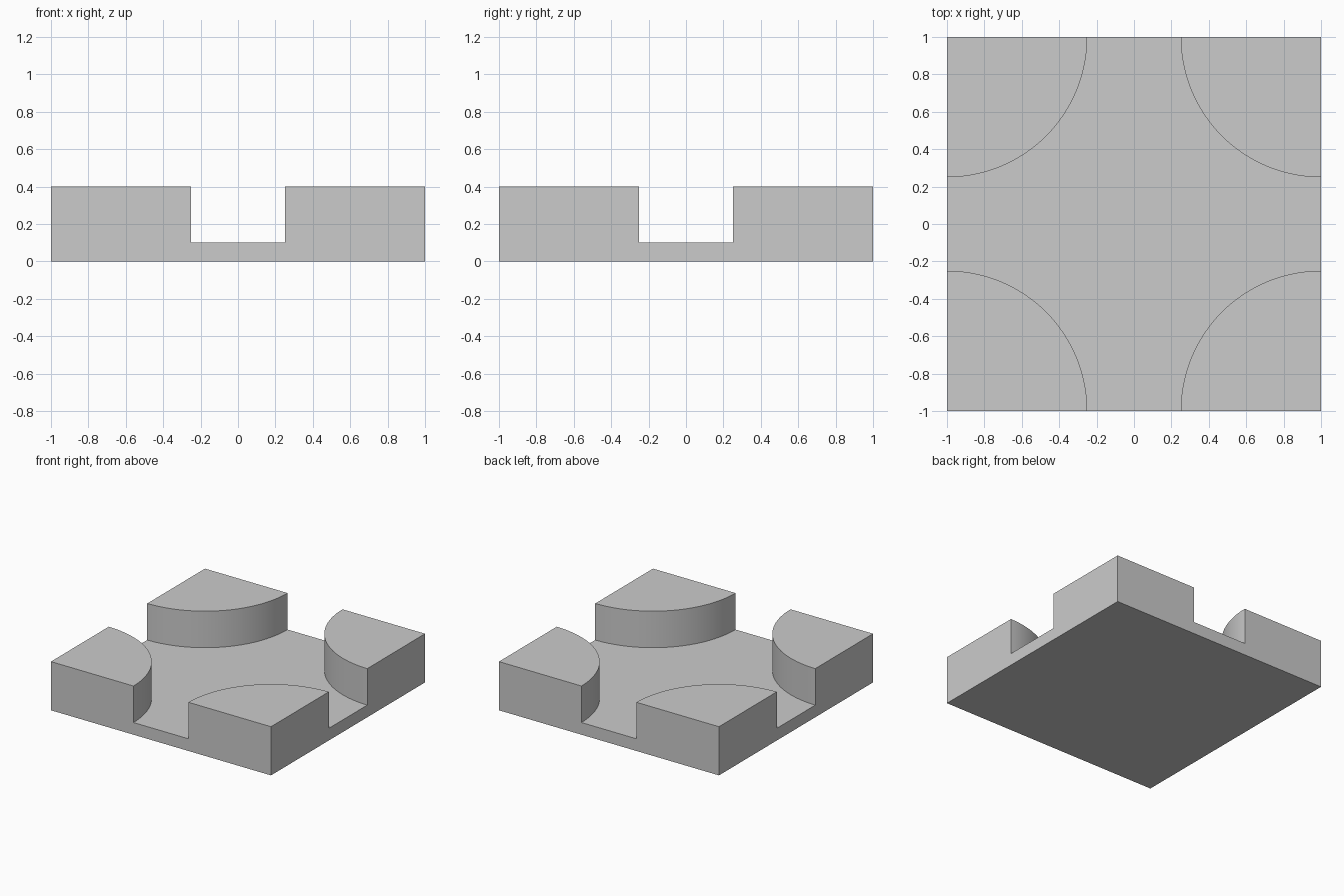
import bpy, bmesh, math

if "Cube" in bpy.data.objects:
    bpy.data.objects.remove(bpy.data.objects["Cube"])

HALF, RADIUS, FLOOR, TOP, STEPS = 1.0, 0.75, 0.1, 0.4, 32

bm = bmesh.new()


def ring(points, z):
    return [bm.verts.new((x, y, z)) for x, y in points]


def walls(low, high):
    for i in range(len(low)):
        j = (i + 1) % len(low)
        bm.faces.new((low[i], low[j], high[j], high[i]))


# Quarter-round corner posts, counter-clockwise from the front left
floor_outline = []
corners = [(-1, -1, 0), (1, -1, 90), (1, 1, 180), (-1, 1, 270)]
for sx, sy, start in corners:
    cx, cy = sx * HALF, sy * HALF
    arc = []
    for i in range(STEPS + 1):
        a = math.radians(start + 90 * i / STEPS)
        arc.append((cx + RADIUS * math.cos(a), cy + RADIUS * math.sin(a)))
    sector = [(cx, cy)] + arc
    low, high = ring(sector, FLOOR), ring(sector, TOP)
    walls(low, high)
    bm.faces.new(high)
    floor_outline += arc[::-1]

# Recessed floor between the posts
bm.faces.new(ring(floor_outline, FLOOR))

# Base rim and underside
rim = []
for sx, sy, start in corners:
    cx, cy = sx * HALF, sy * HALF
    a, b = math.radians(start + 90), math.radians(start)
    rim += [(cx + RADIUS * math.cos(a), cy + RADIUS * math.sin(a)),
            (cx, cy),
            (cx + RADIUS * math.cos(b), cy + RADIUS * math.sin(b))]
bottom = ring(rim, 0)
walls(bottom, ring(rim, FLOOR))
bm.faces.new(bottom[::-1])

# Weld into one solid and merge coplanar side faces
bmesh.ops.remove_doubles(bm, verts=bm.verts[:], dist=1e-4)
bmesh.ops.dissolve_limit(bm, angle_limit=math.radians(0.5),
                         verts=bm.verts[:], edges=bm.edges[:])
bmesh.ops.recalc_face_normals(bm, faces=bm.faces[:])

mesh = bpy.data.meshes.new("corner_post_tile")
bm.to_mesh(mesh)
bm.free()
tile = bpy.data.objects.new("corner_post_tile", mesh)
bpy.context.collection.objects.link(tile)
bpy.context.view_layer.objects.active = tile
tile.select_set(True)
bpy.ops.object.shade_smooth_by_angle(angle=math.radians(30))
